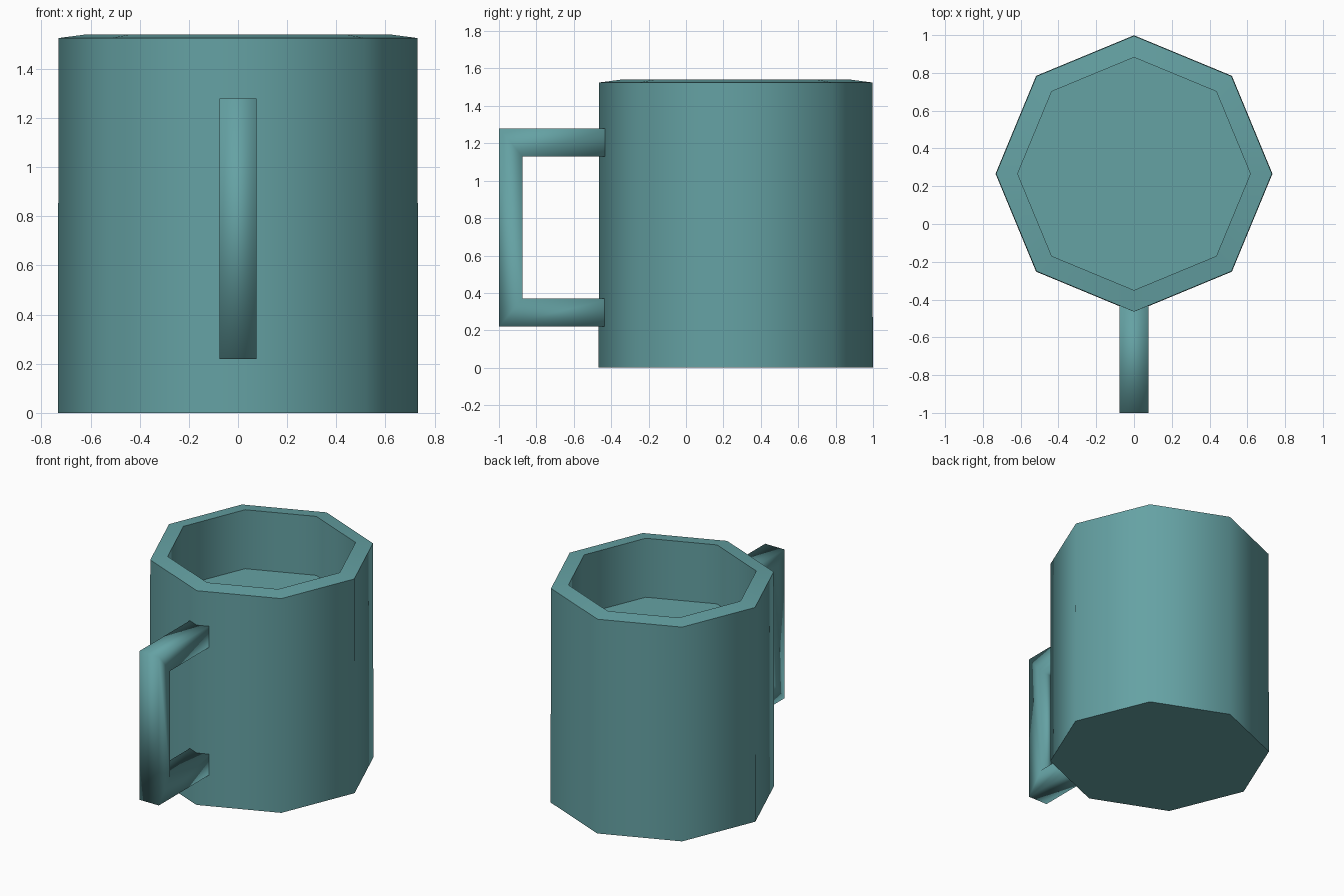
import bpy, bmesh, math

if "Cube" in bpy.data.objects:
    bpy.data.objects.remove(bpy.data.objects["Cube"])

SIDES = 8
CENTRE_Y = 0.266

mat = bpy.data.materials.new("teal_glaze")
mat.diffuse_color = (0.13, 0.36, 0.37, 1)
mat.use_nodes = True
mat.node_tree.nodes["Principled BSDF"].inputs["Base Color"].default_value = mat.diffuse_color


def finish(name, bm, angle):
    bmesh.ops.recalc_face_normals(bm, faces=bm.faces)
    mesh = bpy.data.meshes.new(name)
    bm.to_mesh(mesh)
    bm.free()
    obj = bpy.data.objects.new(name, mesh)
    bpy.context.collection.objects.link(obj)
    mesh.materials.append(mat)
    bpy.ops.object.select_all(action='DESELECT')
    obj.select_set(True)
    bpy.context.view_layer.objects.active = obj
    bpy.ops.object.shade_smooth_by_angle(angle=math.radians(angle))
    return obj


# Octagonal cup: rings of (radius, height) from the base, over the rim, to the inner floor
bm = bmesh.new()
rings = []
for r, z in [(0.733, 0), (0.73, 1.525), (0.616, 1.54), (0.616, 1.12)]:
    ring = []
    for i in range(SIDES):
        a = math.tau * i / SIDES
        ring.append(bm.verts.new((r * math.cos(a), CENTRE_Y + r * math.sin(a), z)))
    rings.append(ring)
for lower, upper in zip(rings, rings[1:]):
    for i in range(SIDES):
        j = (i + 1) % SIDES
        bm.faces.new((lower[i], lower[j], upper[j], upper[i]))
bm.faces.new(rings[0])
bm.faces.new(rings[-1])
finish("cup_body", bm, 50)

# Square-section handle: outer and inner C paths swept across the width
outer = [(-0.40, 1.28), (-1.0, 1.28), (-1.0, 0.22), (-0.40, 0.22)]
inner = [(-0.40, 1.13), (-0.875, 1.13), (-0.875, 0.37), (-0.40, 0.37)]
half = 0.076
bm = bmesh.new()
sections = []
for (oy, oz), (iy, iz) in zip(outer, inner):
    corners = [(-half, oy, oz), (half, oy, oz), (half, iy, iz), (-half, iy, iz)]
    sections.append([bm.verts.new(c) for c in corners])
for a, b in zip(sections, sections[1:]):
    for i in range(4):
        j = (i + 1) % 4
        bm.faces.new((a[i], a[j], b[j], b[i]))
bm.faces.new(sections[0])
bm.faces.new(sections[-1])
finish("handle", bm, 120)
